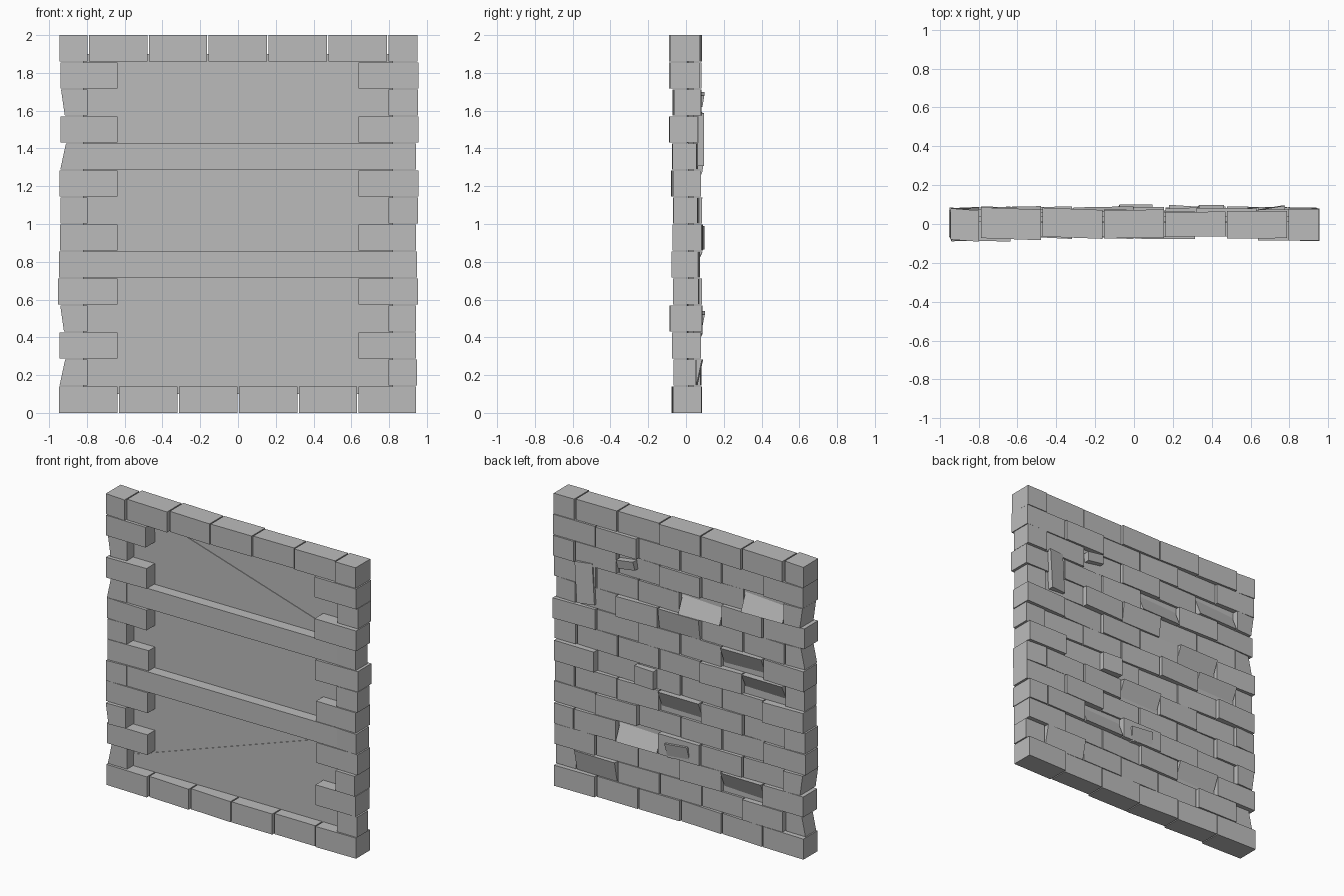
import bpy, bmesh, math, random
from mathutils import Vector

random.seed(7)
cube = bpy.data.objects.get("Cube")
if cube:
    bpy.data.objects.remove(cube, do_unlink=True)

stone = bpy.data.materials.new("stone_grey")
stone.use_nodes = True
stone.diffuse_color = (0.5, 0.5, 0.5, 1)
stone.node_tree.nodes["Principled BSDF"].inputs["Base Color"].default_value = (0.5, 0.5, 0.5, 1)


def block(name, x, y, z, lean=0.0, yaw=0.0, skew=0.0, turn=0.0):
    """Box from (min, max) ranges; lean tips the back face, yaw swings both
    long faces, skew pulls in the upper -x edge, turn spins it in the wall plane."""
    bm = bmesh.new()
    bmesh.ops.create_cube(bm, size=2)
    mid = Vector([sum(r) / 2 for r in (x, y, z)])
    for v in bm.verts:
        sx, sy, sz = v.co
        v.co = [(r[1] - r[0]) / 2 * s for r, s in zip((x, y, z), v.co)]
        v.co.y += yaw * sx / 2
        if sy > 0:
            v.co.y += lean * sz / 2
        if sx < 0 and sz > 0:
            v.co.x += skew
    mesh = bpy.data.meshes.new(name)
    bm.to_mesh(mesh)
    bm.free()
    mesh.materials.append(stone)
    ob = bpy.data.objects.new(name, mesh)
    ob.location = mid
    ob.rotation_euler.y = turn
    bpy.context.collection.objects.link(ob)
    return ob


ROWS = 14
H = 2 / ROWS
L = 0.317
GAP = 0.004
PANEL_Y = 0.01

# Front depth, back depth of the end bricks in each course
ends = [(-.075, .08), (-.065, .055), (-.07, .08), (-.085, .085), (-.065, .07),
        (-.075, .07), (-.065, .085), (-.065, .06), (-.075, .075), (-.07, .06),
        (-.085, .065), (-.065, .08), (-.085, .075), (-.085, .075)]
# Loose bricks whose back face tips up (+) or down (-), keyed by course and place
loose = {(11, 1): -.06, (10, 2): -.06, (9, 3): .02, (8, 1): .06, (7, 1): .07,
         (5, 3): .06, (3, 4): -.06, (2, 1): .06, (1, 5): .03}

# Brick courses in running bond
for row in range(ROWS):
    z = (row * H + GAP / 2, (row + 1) * H - GAP / 2)
    if row == 0:
        z = (0, z[1])
    if row == ROWS - 1:
        z = (z[0], 2)
    joints = [-.95 + L * i for i in range(7)]
    if row % 2:
        joints = [-.95] + [-.793 + L * i for i in range(6)] + [.95]
    last = len(joints) - 2
    for i in range(last + 1):
        edge = i in (0, last)
        shift = random.uniform(-.008, .008) if edge else 0
        x0, x1 = joints[i] + GAP, joints[i + 1] - GAP
        if i == 0:
            x0 += shift
        if i == last:
            x1 += shift
        front, back = ends[row]
        lean, yaw, skew = 0.0, random.uniform(-.012, .012), 0.0
        if edge:
            front += random.uniform(-.004, .004)
            if i == 0 and row in (1, 9):
                skew = .03
            if i == 0 and row in (3, 11):
                skew = -.02
                x0 += .022
        elif row in (0, ROWS - 1):
            front, back = -.07 + random.uniform(-.008, .008), random.uniform(.06, .085)
            yaw *= 1.5
        else:
            front, back = PANEL_Y + .012, random.uniform(.05, .085)
            lean = loose.get((row, i), 0.0)
            back = .088 - abs(lean) / 2 if lean else back
            yaw = random.uniform(-.01, .01)
        kind = "end_brick" if edge else "brick"
        block(f"{kind}_{row}_{i}", (x0, x1), (front, back), z, lean, yaw, skew)

# Broken bits set against the back
block("upright_slab", (.65, .77), (.03, .085), (1.31, 1.59), yaw=.02, turn=.06)
block("brick_chip", (.33, .46), (.03, .092), (1.63, 1.69), lean=.01, turn=.15)
block("half_brick", (.18, .33), (.02, .094), (.865, .99), yaw=-.01)
block("small_brick", (-.08, .09), (.02, .09), (.43, .53), lean=.02, turn=.1)

# Recessed front panel
block("panel", (-.82, .82), (PANEL_Y, .04), (.1, 1.9))

# Horizontal beams across the panel
for n, row in enumerate((5, 9)):
    block(f"beam_{n}", (-.8, .8), (-.065, .03), (row * H + .002, row * H + H - .002))


# Thin diagonal braces lying on the panel
def brace(name, corners):
    bm = bmesh.new()
    face = bm.faces.new([bm.verts.new((x, PANEL_Y - .004, z)) for x, z in corners])
    out = bmesh.ops.extrude_face_region(bm, geom=[face])
    for v in out["geom"]:
        if isinstance(v, bmesh.types.BMVert):
            v.co.y += .008
    bmesh.ops.recalc_face_normals(bm, faces=bm.faces)
    mesh = bpy.data.meshes.new(name)
    bm.to_mesh(mesh)
    bm.free()
    mesh.materials.append(stone)
    bpy.context.collection.objects.link(bpy.data.objects.new(name, mesh))


brace("upper_brace", [(-.64, 1.79), (.56, 1.43), (.8, 1.43), (.8, 1.45), (-.53, 1.86), (-.64, 1.86)])
brace("lower_brace", [(-.8, .145), (-.73, .145), (.64, .62), (.64, .71), (-.8, .22)])
